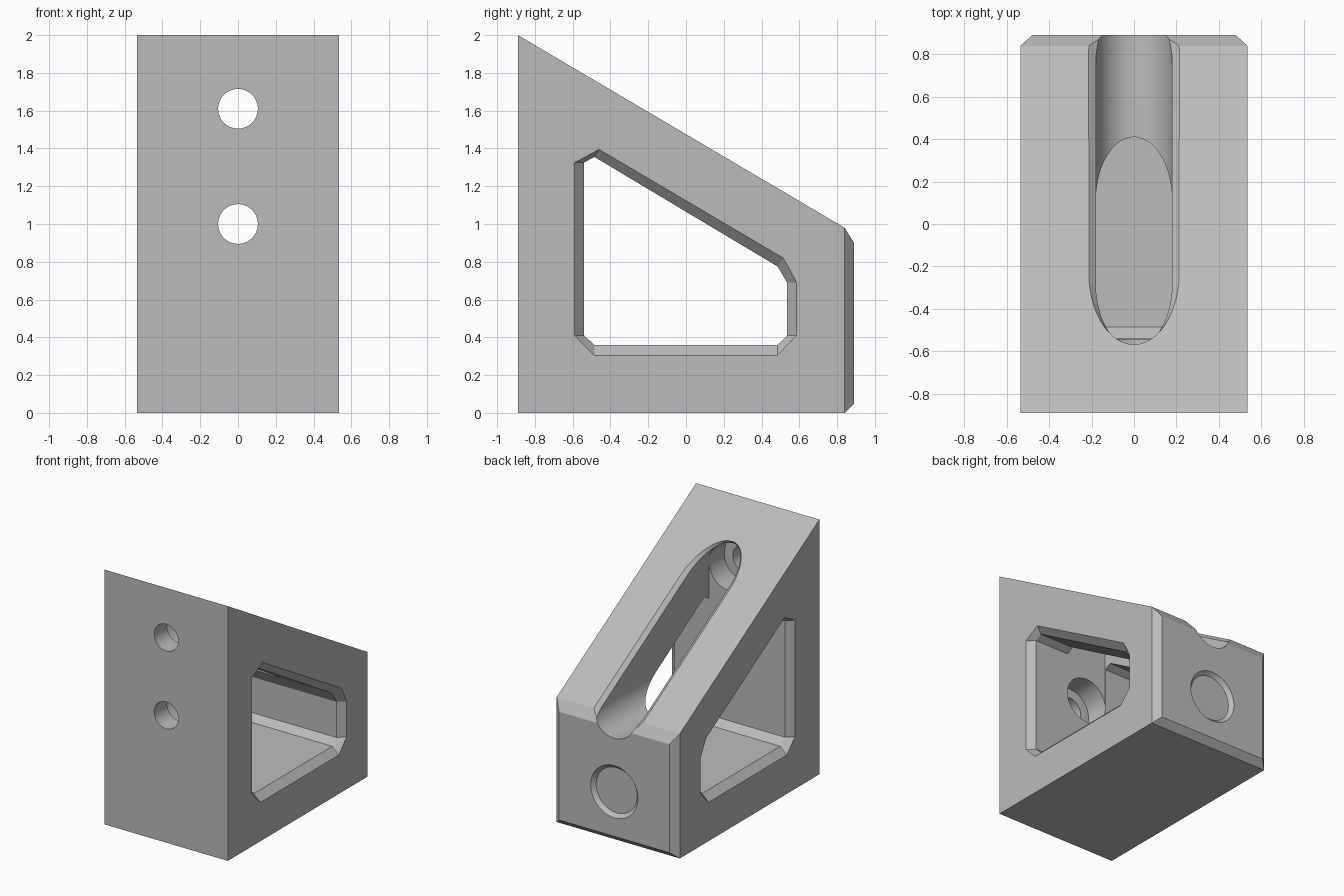
import bpy
import bmesh
from math import sin, cos, pi, radians

default = bpy.data.objects.get("Cube")
if default:
    bpy.data.objects.remove(default, do_unlink=True)

grey = bpy.data.materials.new("neutral_grey")
grey.use_nodes = True
grey.diffuse_color = (0.5, 0.5, 0.5, 1)
grey.node_tree.nodes["Principled BSDF"].inputs["Base Color"].default_value = grey.diffuse_color


def loft(name, rings):
    """Solid skinned through rings that share the same number of points."""
    bm = bmesh.new()
    loops = [[bm.verts.new(p) for p in ring] for ring in rings]
    n = len(loops[0])
    for a, b in zip(loops, loops[1:]):
        for i in range(n):
            j = (i + 1) % n
            bm.faces.new((a[i], a[j], b[j], b[i]))
    bm.faces.new(loops[0])
    bm.faces.new(loops[-1])
    bmesh.ops.recalc_face_normals(bm, faces=bm.faces)
    mesh = bpy.data.meshes.new(name)
    bm.to_mesh(mesh)
    bm.free()
    mesh.materials.append(grey)
    obj = bpy.data.objects.new(name, mesh)
    bpy.context.collection.objects.link(obj)
    return obj


def oval(rx, rz, low, high, y, count=64):
    """Upright rounded outline; y is a number or a function of z."""
    points = []
    for i in range(count):
        a = 2 * pi * (i + 0.5) / count
        z = (high if sin(a) > 0 else low) + rz * sin(a)
        points.append((rx * cos(a), y(z) if callable(y) else y, z))
    return points


def cylinder(name, z, stations):
    return loft(name, [oval(r, r, z, z, y) for y, r in stations])


def rectangle(half, y, low, high):
    return [(-half, y, low), (half, y, low), (half, y, high), (-half, y, high)]


# Wedge body with a chamfered back face
HALF, FRONT, BACK = 0.535, -0.89, 0.89
SLOPE = 0.59
body = loft("bracket_body", [rectangle(HALF, FRONT, 0, 2),
                             rectangle(HALF, 0.84, 0, 0.98),
                             rectangle(0.48, BACK, 0.05, 0.9)])

# Side window: inner outline, flaring to a wider one at both sides
inner = [(-0.54, 0.41), (-0.485, 0.36), (0.485, 0.36), (0.535, 0.41),
         (0.535, 0.69), (0.485, 0.775), (-0.485, 1.355), (-0.54, 1.325)]
outer = [(-0.59, 0.41), (-0.485, 0.305), (0.485, 0.305), (0.585, 0.41),
         (0.585, 0.69), (0.515, 0.82), (-0.46, 1.395), (-0.59, 1.325)]


def window_ring(x, t):
    return [(x, a[0] + t * (b[0] - a[0]), a[1] + t * (b[1] - a[1]))
            for a, b in zip(inner, outer)]


FLARE = 0.055
cutters = [loft("window_cutter", [window_ring(-HALF - FLARE, 2),
                                  window_ring(FLARE - HALF, 0),
                                  window_ring(HALF - FLARE, 0),
                                  window_ring(HALF + FLARE, 2)])]

# Access slot running backwards out of the slope
LOW, HIGH, R = 1.0, 1.61, 0.18
cutters.append(loft("slot_cutter", [oval(R, R, LOW, HIGH, y) for y in (-0.541, 1.3)]))


# Chamfer where the slot meets the slope
def slope_y(offset):
    return lambda z: FRONT + (2 - z) / SLOPE + offset


cutters.append(loft("slot_chamfer_cutter",
                    [oval(R + 0.033 * t, R + 0.02 * t, LOW, HIGH, slope_y(0.05 * (t - 1)))
                     for t in (0, 2)]))

# Screw holes with counterbores
for z in (LOW, HIGH):
    cutters.append(cylinder("screw_hole_cutter", z, [(-1, 0.105), (-0.5, 0.105)]))
    cutters.append(cylinder("counterbore_cutter", z, [(-0.73, 0.179), (-0.5, 0.179)]))

# Shallow round recess in the back
cutters.append(cylinder("recess_cutter", 0.4, [(BACK - 0.03, 0.178), (BACK + 0.03, 0.232)]))

# Cut everything out of the body
bpy.context.view_layer.objects.active = body
for cutter in cutters:
    cutter.hide_render = True
    mod = body.modifiers.new(cutter.name, "BOOLEAN")
    mod.operation = "DIFFERENCE"
    mod.solver = "EXACT"
    mod.object = cutter
    bpy.ops.object.modifier_apply(modifier=mod.name)
    bpy.data.objects.remove(cutter, do_unlink=True)

bpy.ops.object.select_all(action="DESELECT")
body.select_set(True)
bpy.ops.object.shade_smooth_by_angle(angle=radians(20))
